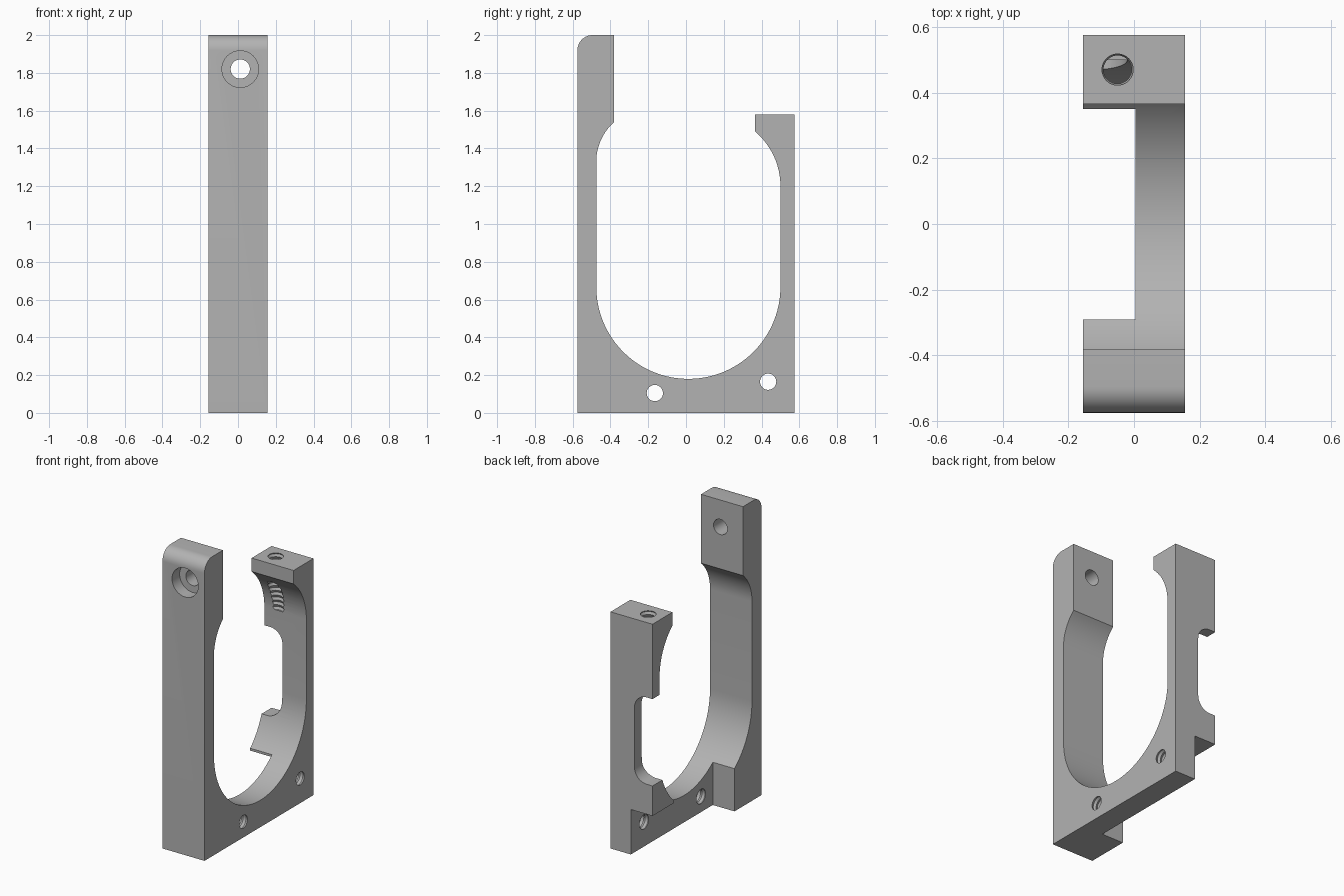
import bpy, bmesh
from math import sin, cos, pi, asin
from mathutils import Matrix, Vector

cube = bpy.data.objects.get("Cube")
if cube:
    bpy.data.objects.remove(cube, do_unlink=True)

HALF = 0.155                       # half width of the bracket
grey = bpy.data.materials.new("plain_grey")
grey.use_nodes = True
grey.diffuse_color = (0.45, 0.45, 0.45, 1)
grey.node_tree.nodes["Principled BSDF"].inputs["Base Color"].default_value = (0.45, 0.45, 0.45, 1)


def make_object(name, bm):
    bmesh.ops.recalc_face_normals(bm, faces=bm.faces)
    mesh = bpy.data.meshes.new(name)
    bm.to_mesh(mesh)
    bm.free()
    mesh.materials.append(grey)
    obj = bpy.data.objects.new(name, mesh)
    bpy.context.collection.objects.link(obj)
    return obj


def arc(cx, cz, r, start, end, steps):
    angles = [start + (end - start) * i / steps for i in range(steps + 1)]
    return [(cx + r * cos(a), cz + r * sin(a)) for a in angles]


def prism(name, outline, place, depth):
    """Extrude a 2D outline; place maps (a, b) to the first 3D face."""
    bm = bmesh.new()
    face = bm.faces.new([bm.verts.new(place(a, b)) for a, b in outline])
    extruded = bmesh.ops.extrude_face_region(bm, geom=[face])["geom"]
    verts = [v for v in extruded if isinstance(v, bmesh.types.BMVert)]
    bmesh.ops.translate(bm, verts=verts, vec=depth)
    return make_object(name, bm)


def lathe(name, profile, origin, axis):
    """Closed turned shape from (distance, radius) pairs along an axis."""
    bm = bmesh.new()
    turn = Vector(axis).to_track_quat("Z", "Y").to_matrix().to_4x4()
    n = 32
    rings = [[bm.verts.new((r * cos(2 * pi * i / n), r * sin(2 * pi * i / n), d))
              for i in range(n)] for d, r in profile]
    for low, high in zip(rings, rings[1:]):
        for i in range(n):
            j = (i + 1) % n
            bm.faces.new((low[i], low[j], high[j], high[i]))
    bm.faces.new(rings[0])
    bm.faces.new(rings[-1])
    bm.transform(Matrix.Translation(origin) @ turn)
    return make_object(name, bm)


def thread(length, pitch=0.032, minor=0.043, major=0.051):
    count = int(length / pitch)
    return [(i * pitch / 2, major if i % 2 else minor) for i in range(2 * count + 1)]


# Side profile: outer edges, then the inside of the U
front_wall, back_wall, floor_r = -0.475, 0.50, 0.4875
front_r, back_r = 0.28, 0.379
front_turn = asin(0.21 / front_r)
back_turn = asin(0.29 / back_r)
profile = [(-0.575, 0), (0.575, 0), (0.575, 1.58), (0.365, 1.58)]
profile += arc(back_wall - back_r, 1.2, back_r, back_turn, 0, 12)
profile += arc(0.0125, 0.18 + floor_r, floor_r, 0, -pi, 48)
profile += arc(front_wall + front_r, 1.33, front_r, pi, pi - front_turn, 12)
profile += [(-0.38, 2)]
profile += arc(-0.495, 1.92, 0.08, pi / 2, pi, 10)
body = prism("bracket", profile, lambda y, z: (-HALF, y, z), (2 * HALF, 0, 0))

# Underside relief: clears the right half of the base
relief = prism("base_relief_cutter", [(-0.29, -0.1), (0.7, -0.1), (0.7, 0.3), (0.35, 0.3),
                                      (0.35, 0.45), (-0.29, 0.45)],
               lambda y, z: (-0.3, y, z), (0.305, 0, 0))

# Rounded notch through the right side of the rear post
r = 0.09
notch_outline = [(-0.3, 0.50)] + arc(-0.022 - r, 0.50 + r, r, -pi / 2, 0, 10)
notch_outline += arc(-0.022 - r, 1.08 - r, r, 0, pi / 2, 10) + [(-0.3, 1.08)]
notch = prism("notch_cutter", notch_outline, lambda x, z: (x, 0.2, z), (0, 0.6, 0))

# Screw holes
cutters = [relief, notch,
           lathe("counterbore_cutter", [(0, 0.097), (0.16, 0.097), (0.16, 0.051), (0.4, 0.051)],
                 (0.012, -0.655, 1.82), (0, 1, 0)),
           lathe("top_hole_cutter", thread(0.4), (-0.05, 0.47, 1.589), (0, 0, -1))]
for label, y, z in (("front", -0.165, 0.105), ("rear", 0.435, 0.165)):
    cutters.append(lathe(label + "_hole_cutter", thread(0.36), (-0.165, y, z), (1, 0, 0)))

for cutter in cutters:
    mod = body.modifiers.new(cutter.name, "BOOLEAN")
    mod.object = cutter
    mod.operation = "DIFFERENCE"
    mod.solver = "EXACT"

# Apply the cuts, then drop the cutters
bpy.context.view_layer.update()
graph = bpy.context.evaluated_depsgraph_get()
cut_mesh = bpy.data.meshes.new_from_object(body.evaluated_get(graph))
body.modifiers.clear()
body.data = cut_mesh
for cutter in cutters:
    bpy.data.objects.remove(cutter, do_unlink=True)

bpy.ops.object.select_all(action="DESELECT")
body.select_set(True)
bpy.context.view_layer.objects.active = body
bpy.ops.object.shade_smooth_by_angle(angle=0.5)
